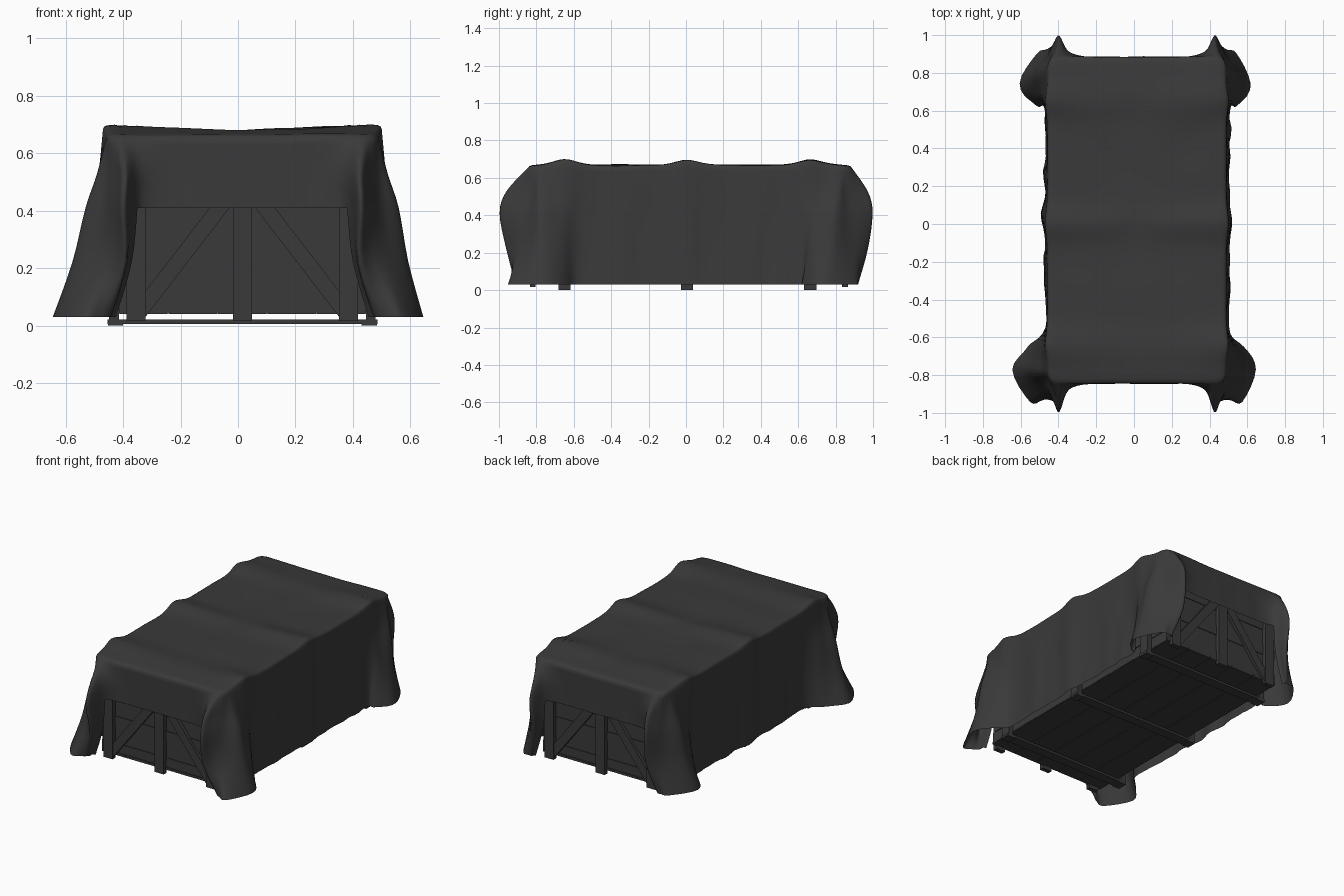
import bpy, bmesh, math
from mathutils import Vector, noise

if "Cube" in bpy.data.objects:
    bpy.data.objects.remove(bpy.data.objects["Cube"])

dark = bpy.data.materials.new("dark_grey")
dark.diffuse_color = (0.042, 0.042, 0.042, 1)
dark.use_nodes = True
dark.node_tree.nodes["Principled BSDF"].inputs["Base Color"].default_value = dark.diffuse_color
CX, CY = 0.015, 0.015          # crate centre


def finish(bm, name):
    bmesh.ops.recalc_face_normals(bm, faces=bm.faces)
    me = bpy.data.meshes.new(name)
    bm.to_mesh(me)
    bm.free()
    ob = bpy.data.objects.new(name, me)
    bpy.context.collection.objects.link(ob)
    me.materials.append(dark)
    return ob


def box(name, x, y, z):
    bm = bmesh.new()
    bmesh.ops.create_cube(bm, size=1)
    for v in bm.verts:
        v.co = [r[0] + (c + 0.5) * (r[1] - r[0]) for c, r in zip(v.co, (x, y, z))]
    return finish(bm, name)


def brace(name, pts, y0, y1):
    # extruded outline in the xz plane
    bm = bmesh.new()
    f = bm.faces.new([bm.verts.new((x, y0, z)) for x, z in pts])
    r = bmesh.ops.extrude_face_region(bm, geom=[f])
    for v in r["geom"]:
        if isinstance(v, bmesh.types.BMVert):
            v.co.y = y1
    return finish(bm, name)


# crate floor, lid and cross runners with side posts
for i in range(5):
    x = CX - 0.43 + i * 0.172
    box("floor_board", (x + 0.002, x + 0.170), (CY - 0.83, CY + 0.83), (0.04, 0.056))
    box("lid_board", (x + 0.002, x + 0.170), (CY - 0.83, CY + 0.83), (0.625, 0.645))
for y in (-0.65, 0.005, 0.665):
    box("cross_runner", (CX - 0.47, CX + 0.47), (y - 0.033, y + 0.033), (0.006, 0.021))
    for s in (-1, 1):
        xs = sorted((CX + s * 0.43, CX + s * 0.464))
        box("side_post", xs, (y - 0.033, y + 0.033), (0.004, 0.64))
        xf = sorted((CX + s * 0.415, CX + s * 0.468))
        box("runner_foot", xf, (y - 0.033, y + 0.033), (0.0, 0.021))

# horizontal wall planks, every second one on the ends slightly recessed
rows = (0.042, 0.115, 0.226, 0.29, 0.40, 0.51, 0.63)
for i, (z0, z1) in enumerate(zip(rows, rows[1:])):
    for s in (-1, 1):
        yo = 0.825 - 0.004 * (i % 2)
        box("end_plank", (CX - 0.43, CX + 0.43), sorted((CY + s * 0.80, CY + s * yo)), (z0, z1))
        xs = sorted((CX + s * 0.41, CX + s * 0.43))
        box("side_plank", xs, (CY - 0.80, CY + 0.80), (z0 + 0.002, z1 - 0.002))

# end posts and diagonal braces
for s in (-1, 1):
    y0, y1 = CY + s * 0.82, CY + s * 0.85
    for x in (-0.37, 0, 0.37):
        box("end_post", (CX + x - 0.033, CX + x + 0.033), sorted((y0, y1)), (0.016, 0.63))
    for m in (-1, 1):
        pts = [(0.337, 0.03), (0.337, 0.12), (0.033, 0.515), (0.033, 0.425)]
        brace("end_brace", [(CX + m * x, z) for x, z in pts], y0, CY + s * 0.843)


# draped cloth: quarter cross-sections (x, y) at falling heights
LEVELS = [
    (0.655, [(.36, .866), (.42, .866), (.452, .855), (.468, .832), (.473, .79), (.473, .7)]),
    (0.53, [(.36, .895), (.408, .965), (.44, .905), (.475, .84), (.505, .80), (.493, .71)]),
    (0.41, [(.365, .89), (.41, .997), (.443, .945), (.485, .865), (.545, .80), (.515, .70)]),
    (0.22, [(.385, .885), (.405, .965), (.445, .94), (.51, .893), (.585, .80), (.54, .69)]),
    (0.03, [(.44, .88), (.46, .915), (.50, .94), (.562, .95), (.645, .79), (.56, .67)]),
]
SUB = 4


def spline(p, i, t, closed=False):
    n = len(p)
    g = (lambda k: p[k % n]) if closed else (lambda k: p[max(0, min(n - 1, k))])
    a, b, c, d = g(i - 1), g(i), g(i + 1), g(i + 2)
    return 0.5 * (2 * b + (c - a) * t + (2 * a - 5 * b + 4 * c - d) * t * t
                  + (3 * b - a - 3 * c + d) * t ** 3)


def full_ring(z, corner):
    t = (0.655 - z) / 0.625
    e, s = 0.864 + 0.006 * t, 0.474 + 0.013 * t
    q = [(0, e), (.14, e), (.27, e + .002)] + corner + [(s, k) for k in (.6, .45, .3, .15, 0)]
    ring = []
    for sx, sy, rev in ((1, -1, 0), (1, 1, 1), (-1, 1, 0), (-1, -1, 1)):
        pts = []
        for x, y in q:
            if sy > 0 and x > 0.44 and y > 0.6:      # rear flaps sit a little further in
                k = t * min(1, (x - 0.44) / 0.1)
                x, y = x - 0.035 * k, y - 0.065 * k
            ox = 0.015 * max(0, min(1, (0.64 - x) / 0.1))
            if y <= 0.6 and sx > 0:                  # right side hangs slightly further out
                ox += 0.006 * t
            oy = 0.02 * max(0, min(1, (1 - y) / 0.12))
            pts.append(Vector((sx * x + ox, sy * y + oy, z)))
        ring += (pts[::-1] if rev else pts)[:-1]
    return ring


def ridge(y):
    return sum(math.exp(-((y - c) / 0.085) ** 2) for c in (-0.65, 0.005, 0.66))


def top_z(x, y):
    lump = noise.noise(Vector((x * 4, y * 4, 3))) * 0.006
    return 0.669 + ridge(y) * (0.010 + 0.018 * min(1, abs(x) / 0.42)) + lump


ctrl = [full_ring(z, c) for z, c in LEVELS]
rings = []
for li in range(len(ctrl) - 1):
    for k in range(SUB + (li == len(ctrl) - 2)):
        lev = [spline([r[c] for r in ctrl], li, k / SUB) for c in range(len(ctrl[0]))]
        ring = [spline(lev, c, j / SUB, True) for c in range(len(lev)) for j in range(SUB)]
        t = (li + k / SUB) / 4
        for p in ring:
            sgn = 1 if p.x > 0 else -1
            if abs(p.x - CX) > 0.455 and abs(p.y) < 0.78:    # side folds and post bulges
                fade = min(1, (0.78 - abs(p.y)) / 0.12)
                w = noise.noise(Vector((sgn * 3, p.y * 9, t * 0.8)))
                amp = 0.020 * min(1, t * 1.4)
                p.x += sgn * fade * (0.012 * ridge(p.y) + amp * max(-0.25, w))
            elif abs(p.x) < 0.4:                              # end folds
                sy = 1 if p.y > 0 else -1
                p.y += sy * 0.008 * t * noise.noise(Vector((p.x * 9, sy * 5, 0)))
            if t == 0:
                p.z = top_z(p.x, p.y) - 0.016
            elif li == 0:
                p.z += (top_z(p.x, p.y) - 0.671) * (1 - t * 4)
            p.y = max(-1, min(1, p.y))
        rings.append(ring)

# shrinking rings close the top
tops = []
for f in [0.99, 0.97] + [0.93 - 0.07 * i for i in range(14)]:
    ring = []
    for p in rings[0]:
        x, y = CX + (p.x - CX) * f, CY + (p.y - CY) * f
        drop = 0.007 if f == 0.99 else 0.002 if f == 0.97 else 0
        ring.append(Vector((x, y, top_z(x, y) - drop)))
    tops.append(ring)

bm = bmesh.new()
allr = [[bm.verts.new(p) for p in r] for r in tops[::-1] + rings]
n, nt, quarter = len(rings[0]), len(tops), 13 * SUB
for i in range(len(allr) - 1):
    for c in range(n):
        qi, seg = c // quarter, (c % quarter) // SUB
        on_end = seg < 3 if qi % 2 == 0 else seg >= 10
        if on_end and i - nt >= 2 * SUB:       # ends hang only part way
            continue
        d = (c + 1) % n
        bm.faces.new((allr[i][c], allr[i][d], allr[i + 1][d], allr[i + 1][c]))
bm.faces.new(allr[0])
bmesh.ops.delete(bm, geom=[v for v in bm.verts if not v.link_faces], context='VERTS')
cloth = finish(bm, "draped_cloth")
for p in cloth.data.polygons:
    p.use_smooth = True
